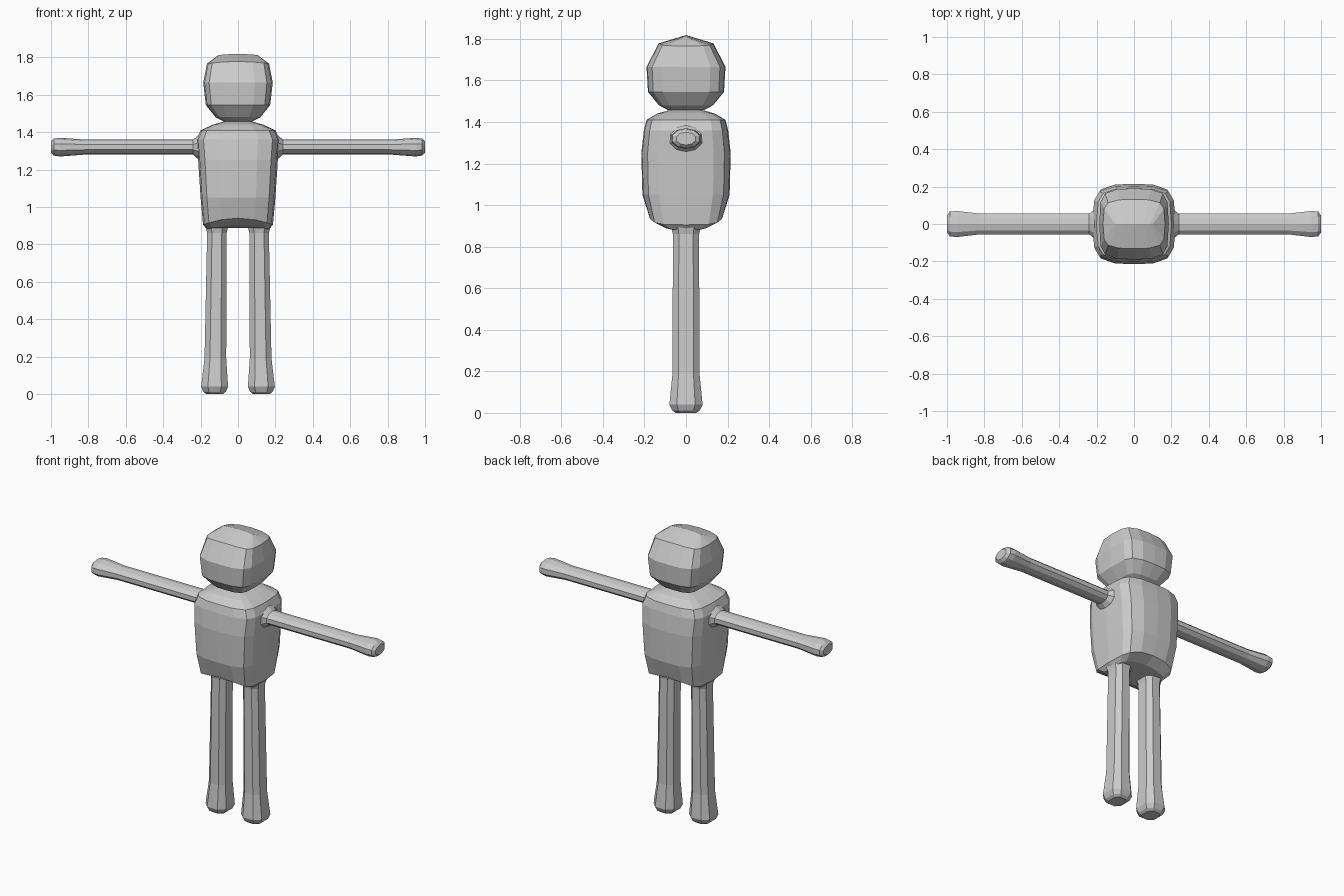
import bpy, bmesh, math

if "Cube" in bpy.data.objects:
    bpy.data.objects.remove(bpy.data.objects["Cube"])

grey = bpy.data.materials.new("plain grey")
grey.diffuse_color = (0.6, 0.6, 0.6, 1)
grey.use_nodes = True
grey.node_tree.nodes["Principled BSDF"].inputs["Base Color"].default_value = grey.diffuse_color


def ring_pattern(quadrant):
    """Mirror a quarter outline, from (0, 1) to (1, 0) style, into a full loop."""
    pts = {(sx * a, sy * b) for a, b in quadrant for sx in (1, -1) for sy in (1, -1)}
    pts = {(p[0] + 0.0, p[1] + 0.0) for p in pts}
    return sorted(pts, key=lambda p: math.atan2(p[1], p[0]))


def loft(name, rings):
    """Skin a stack of equally sized vertex loops and close both ends."""
    bm = bmesh.new()
    loops = [[bm.verts.new(p) for p in ring] for ring in rings]
    n = len(loops[0])
    for low, high in zip(loops, loops[1:]):
        for i in range(n):
            j = (i + 1) % n
            bm.faces.new((low[i], low[j], high[j], high[i]))
    bm.faces.new(loops[0])
    bm.faces.new(loops[-1])
    bmesh.ops.remove_doubles(bm, verts=bm.verts, dist=0.0005)
    bmesh.ops.recalc_face_normals(bm, faces=bm.faces)
    mesh = bpy.data.meshes.new(name)
    bm.to_mesh(mesh)
    bm.free()
    mesh.materials.append(grey)
    obj = bpy.data.objects.new(name, mesh)
    bpy.context.collection.objects.link(obj)
    return obj


def body_rings(pattern, profile):
    """profile: height, half width, half depth, drop of the side points."""
    return [[(hx * a, hy * b, z - drop * a * a) for a, b in pattern]
            for z, hx, hy, drop in profile]


boxy = ring_pattern([(0, 1), (0.48, 0.98), (0.83, 0.86), (0.96, 0.62), (1, 0)])
octagon = ring_pattern([(0.5, 1), (1, 0.55)])
arm_section = ring_pattern([(0, 1), (0.62, 0.82), (1, 0.35)])

# Torso with rounded shoulders and a short neck
loft("torso", body_rings(boxy, [
    (0.905, 0.165, 0.11, 0.025),
    (0.94, 0.187, 0.175, 0.035),
    (1.05, 0.200, 0.210, 0.0),
    (1.25, 0.213, 0.215, 0.0),
    (1.36, 0.222, 0.203, 0.0),
    (1.41, 0.200, 0.190, 0.0),
    (1.44, 0.135, 0.140, 0.0),
    (1.457, 0.075, 0.080, 0.0),
    (1.475, 0.090, 0.090, 0.0),
]))

# Head, rising to a ridge that runs from side to side
loft("head", body_rings(boxy, [
    (1.457, 0.075, 0.085, 0.0),
    (1.480, 0.120, 0.130, 0.0),
    (1.545, 0.172, 0.183, 0.0),
    (1.665, 0.186, 0.190, 0.0),
    (1.778, 0.166, 0.132, 0.012),
    (1.818, 0.105, 0.0, 0.006),
]))

for side, label in ((1, "left"), (-1, "right")):
    # Arm: flared at the shoulder and at the blunt hand
    arm = [(0.19, 0.085, 0.075), (0.215, 0.075, 0.062), (0.24, 0.055, 0.040),
           (0.82, 0.055, 0.040), (0.95, 0.070, 0.050), (0.985, 0.066, 0.045),
           (1.0, 0.045, 0.031)]
    loft(label + "_arm", [[(side * x, hy * b, 1.32 + hz * a) for b, a in arm_section]
                          for x, hy, hz in arm])

    # Leg: leans outward slightly and widens at the foot
    leg = [(0.0, 0.125, 0.045, 0.050), (0.012, 0.125, 0.060, 0.066),
           (0.04, 0.125, 0.072, 0.080), (0.19, 0.121, 0.058, 0.065),
           (0.86, 0.113, 0.052, 0.063), (0.90, 0.113, 0.062, 0.072),
           (0.95, 0.113, 0.062, 0.072)]
    loft(label + "_leg", [[(side * (cx + hx * a), hy * b, z) for a, b in octagon]
                          for z, cx, hx, hy in leg])
